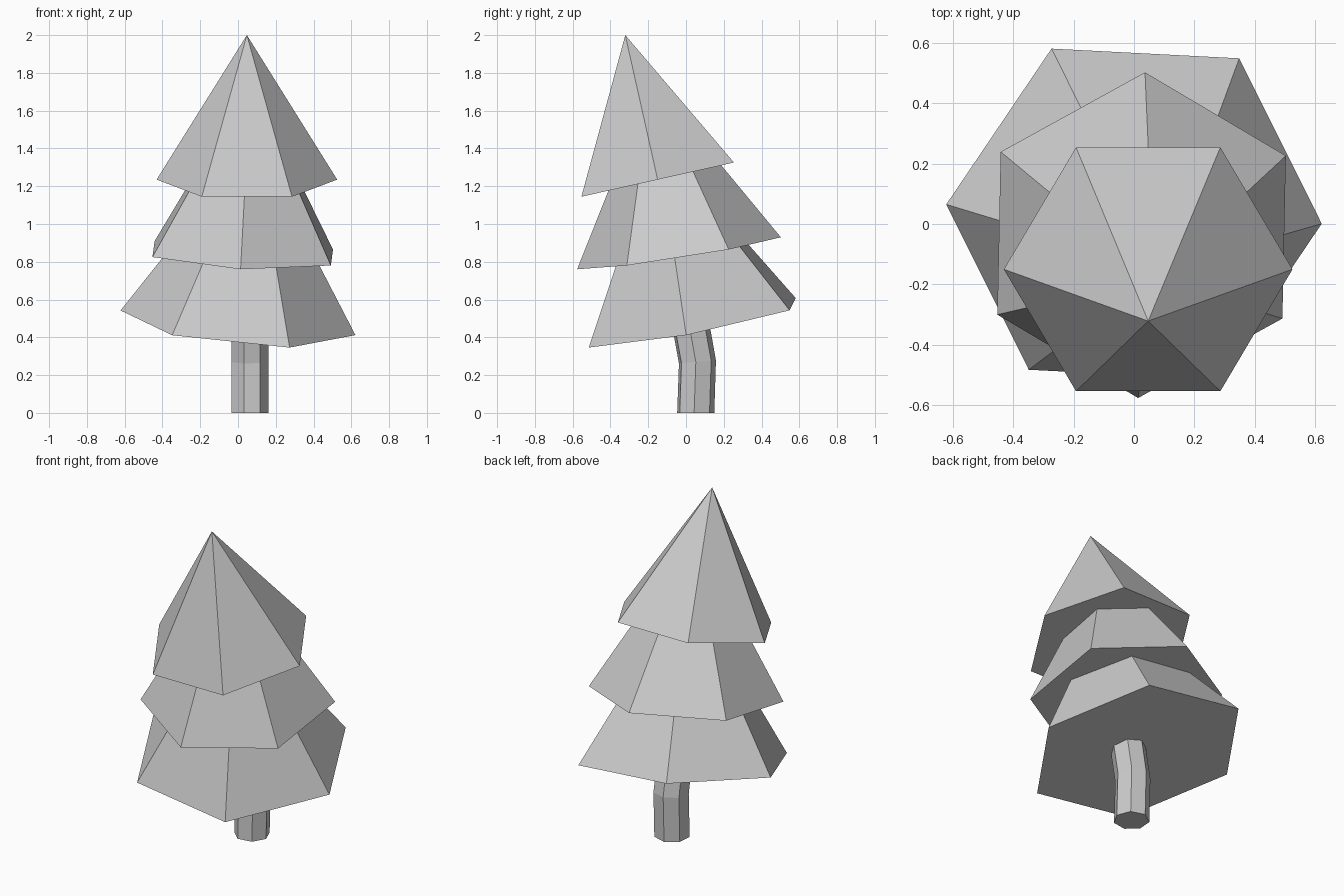
import bpy
from math import cos, sin, radians, tau
from mathutils import Vector

if "Cube" in bpy.data.objects:
    bpy.data.objects.remove(bpy.data.objects["Cube"])

UP = Vector((0, 0, 1))


def ring(center, normal, radius, sides, phase):
    """Regular polygon facing along normal."""
    q = UP.rotation_difference(Vector(normal))
    return [Vector(center) + q @ Vector((radius * cos(radians(phase) + tau * i / sides),
                                         radius * sin(radians(phase) + tau * i / sides), 0))
            for i in range(sides)]


def make(name, verts, faces):
    mesh = bpy.data.meshes.new(name)
    mesh.from_pydata(verts, [], faces)
    mesh.update()
    obj = bpy.data.objects.new(name, mesh)
    bpy.context.collection.objects.link(obj)
    return obj


def tier(name, center, slope, rise, radius, phase):
    """Tilted six-sided cone of foliage with a closed underside."""
    axis = Vector((slope[0], slope[1], 1))
    verts = ring(center, axis, radius, 6, phase) + [Vector(center) + axis * rise]
    faces = [(i, (i + 1) % 6, 6) for i in range(6)] + [tuple(range(5, -1, -1))]
    return make(name, verts, faces)


# Foliage tiers, each leaning slightly differently
tier("foliage_bottom", (0, 0.033, 0.477), (0.095, -0.192), 0.96, 0.626, -3.5)
tier("foliage_middle", (0.025, -0.037, 0.845), (0.045, -0.158), 0.91, 0.546, 29)
tier("foliage_top", (0.047, -0.15, 1.235), (0, -0.224), 0.765, 0.478, 0)

# Bent seven-sided trunk
sections = [((0.06, 0.05, 0), (0, 0, 1)),
            ((0.06, 0.059, 0.27), (0, -0.08, 1)),
            ((0.06, 0.005, 0.57), (0, -0.18, 1))]
n = 7
verts = [v for c, nrm in sections for v in ring(c, nrm, 0.101, n, -4)]
faces = [(k * n + i, k * n + (i + 1) % n, (k + 1) * n + (i + 1) % n, (k + 1) * n + i)
         for k in range(2) for i in range(n)]
faces += [tuple(range(n - 1, -1, -1)), tuple(range(2 * n, 3 * n))]
make("trunk", verts, faces)
